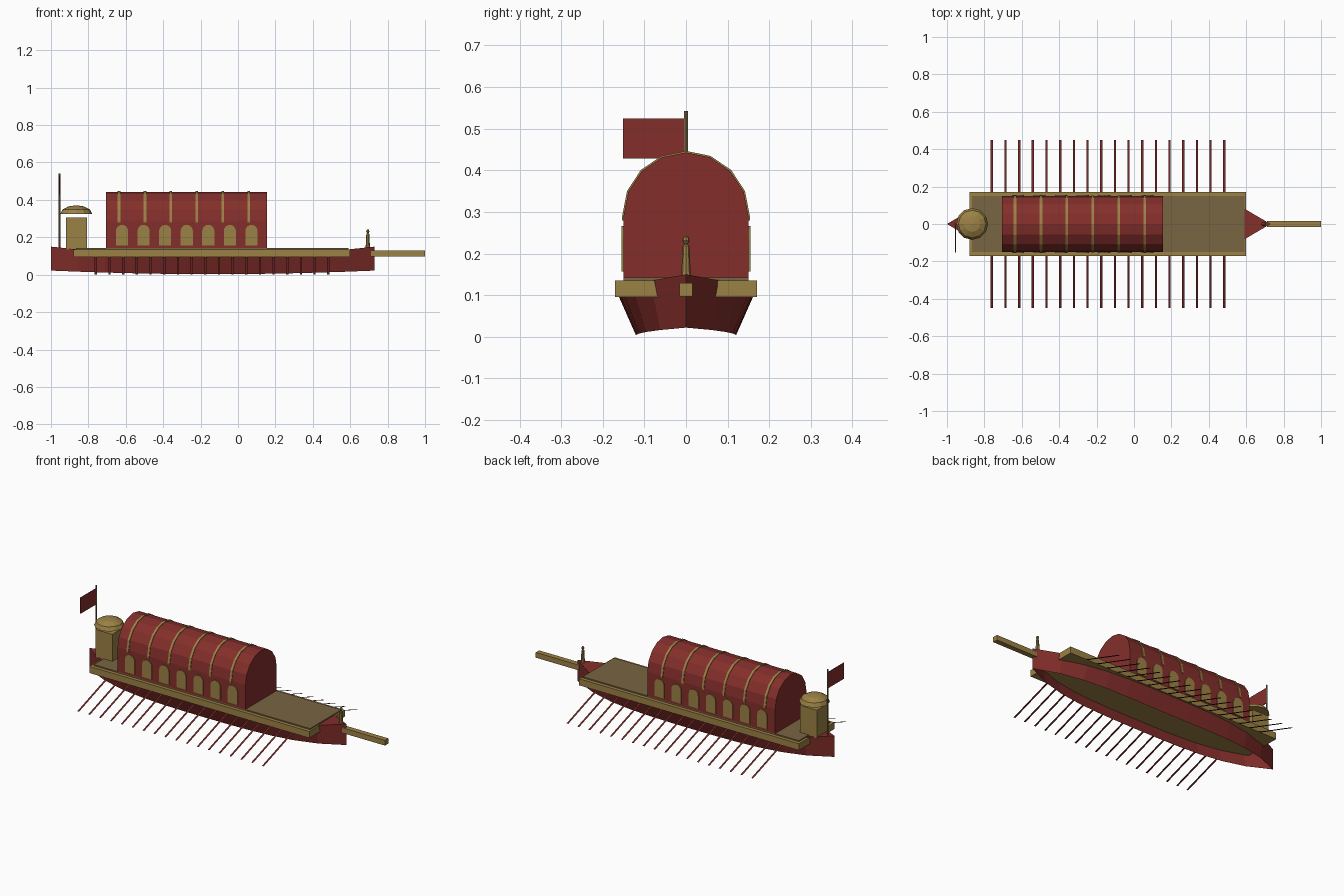
import bpy, bmesh, math
from mathutils import Matrix

if "Cube" in bpy.data.objects:
    bpy.data.objects.remove(bpy.data.objects["Cube"])


def material(name, rgb):
    m = bpy.data.materials.new(name)
    m.diffuse_color = (*rgb, 1)
    m.use_nodes = True
    m.node_tree.nodes["Principled BSDF"].inputs["Base Color"].default_value = m.diffuse_color
    return m


RED = material("red_paint", (0.23, 0.028, 0.024))
DARK = material("dark_red_wood", (0.16, 0.02, 0.018))
GOLD = material("gilding", (0.33, 0.22, 0.06))
WOOD = material("deck_wood", (0.19, 0.13, 0.055))


def finish(name, bm, mat, recalc=True):
    if recalc:
        bmesh.ops.recalc_face_normals(bm, faces=bm.faces)
    me = bpy.data.meshes.new(name)
    bm.to_mesh(me)
    bm.free()
    me.materials.append(mat)
    ob = bpy.data.objects.new(name, me)
    bpy.context.collection.objects.link(ob)
    return ob


def box(name, x, y, z, mat):
    """Box from (min, max) ranges on each axis."""
    bm = bmesh.new()
    bmesh.ops.create_cube(bm, size=1)
    for v in bm.verts:
        v.co = [r[0] + (c + 0.5) * (r[1] - r[0]) for r, c in zip((x, y, z), v.co)]
    return finish(name, bm, mat)


def prism(name, pts, a, b, axis, mat):
    """Extrude a closed profile from a to b; profile is (y,z) for axis x, (x,z) for axis y."""
    bm = bmesh.new()
    put = (lambda p, d: (d, *p)) if axis == "x" else (lambda p, d: (p[0], d, p[1]))
    r0, r1 = ([bm.verts.new(put(p, d)) for p in pts] for d in (a, b))
    n = len(pts)
    for i in range(n):
        j = (i + 1) % n
        bm.faces.new((r0[i], r0[j], r1[j], r1[i]))
    bm.faces.new(r0)
    bm.faces.new(r1)
    return finish(name, bm, mat)


def lathe(name, profile, x, sides, mat):
    """Spin an (r, z) profile round a vertical axis at (x, 0)."""
    bm = bmesh.new()
    vs = [bm.verts.new((r, 0, z)) for r, z in profile]
    es = [bm.edges.new(p) for p in zip(vs, vs[1:])]
    bmesh.ops.spin(bm, geom=vs + es, cent=(0, 0, 0), axis=(0, 0, 1),
                   angle=2 * math.pi, steps=sides)
    bmesh.ops.remove_doubles(bm, verts=bm.verts, dist=1e-5)
    bmesh.ops.translate(bm, verts=bm.verts, vec=(x, 0, 0))
    return finish(name, bm, mat)


def arch(r, spring, base, n, squash=1.0):
    """Round-topped outline, left foot to right foot."""
    top = [(-r * math.cos(math.pi * i / n), spring + squash * r * math.sin(math.pi * i / n))
           for i in range(n + 1)]
    return [(-r, base)] + top + [(r, base)]


# hull: flared sides lofted along the length, decked over, open underneath
bm = bmesh.new()
rings = []
for i in range(13):
    t = i / 6 - 1
    x = -0.135 + 0.865 * t
    w = max(1 - t ** 4, 0)
    zt, zb = 0.1 + 0.05 * t * t, 0.003 + 0.019 * t * t
    rings.append([bm.verts.new(c) for c in ((x, -0.12 * w, zb), (x, -0.163 * w, zt),
                                            (x, 0.163 * w, zt), (x, 0.12 * w, zb))])
for a, b in zip(rings, rings[1:]):
    for k in range(3):
        bm.faces.new((a[k], b[k], b[k + 1], a[k + 1]))
bmesh.ops.remove_doubles(bm, verts=bm.verts, dist=1e-5)
finish("hull", bm, RED)

# rowing platform, deck and bow spar
box("rowing_platform", (-0.88, 0.60), (-0.171, 0.171), (0.095, 0.135), GOLD)
box("deck", (-0.865, 0.59), (-0.15, 0.15), (0.13, 0.142), WOOD)
box("bow_spar", (0.71, 1.0), (-0.016, 0.016), (0.097, 0.129), GOLD)

# vaulted cabin
prism("cabin", arch(0.15, 0.29, 0.138, 8, 1.02), -0.705, 0.155, "x", RED)

# gilded ribs over the vault
for i in range(6):
    x = -0.636 + 0.1385 * i
    outer = arch(0.1535, 0.29, 0.28, 8, 1.02)
    inner = arch(0.147, 0.29, 0.28, 8, 1.02)
    prism(f"roof_rib_{i + 1}", outer + inner[::-1], x - 0.007, x + 0.007, "x", GOLD)

# arched windows on both sides
for i in range(7):
    cx = -0.62 + 0.1153 * i
    outline = [(cx + px, pz) for px, pz in arch(0.0325, 0.234, 0.157, 8)]
    for side, label in ((-1, "front"), (1, "back")):
        prism(f"window_{label}_{i + 1}", outline, side * 0.147, side * 0.155, "y", GOLD)

# oars: thin flat blades sloping down to the water
for side, label in ((-1, "front"), (1, "back")):
    for i in range(18):
        x = -0.76 + 0.0731 * i
        bm = bmesh.new()
        bm.faces.new([bm.verts.new(c) for c in (
            (x - 0.006, side * 0.155, 0.1), (x + 0.006, side * 0.155, 0.1),
            (x + 0.006, side * 0.45, 0.0), (x - 0.006, side * 0.45, 0.0))])
        finish(f"oar_{label}_{i + 1}", bm, DARK)

# stern pavilion with a domed canopy
box("stern_pavilion", (-0.92, -0.806), (-0.057, 0.057), (0.135, 0.306), GOLD)
dome = [(0, 0.325)] + [(0.085 * math.cos(a), 0.325 + 0.046 * math.sin(a))
                       for a in (0, math.pi / 6, math.pi / 3)] + [(0, 0.371)]
lathe("stern_canopy", dome, -0.865, 12, GOLD)

# flag at the stern
lathe("flag_pole", [(0, 0.13), (0.005, 0.13), (0.005, 0.542), (0, 0.542)], -0.955, 6, WOOD)
box("flag", (-0.957, -0.953), (-0.152, 0.0), (0.428, 0.525), RED)

# bow figure
lathe("bow_figure", [(0, 0.138), (0.012, 0.138), (0.008, 0.218), (0.004, 0.222),
                     (0.009, 0.231), (0.006, 0.24), (0, 0.243)], 0.694, 8, GOLD)
